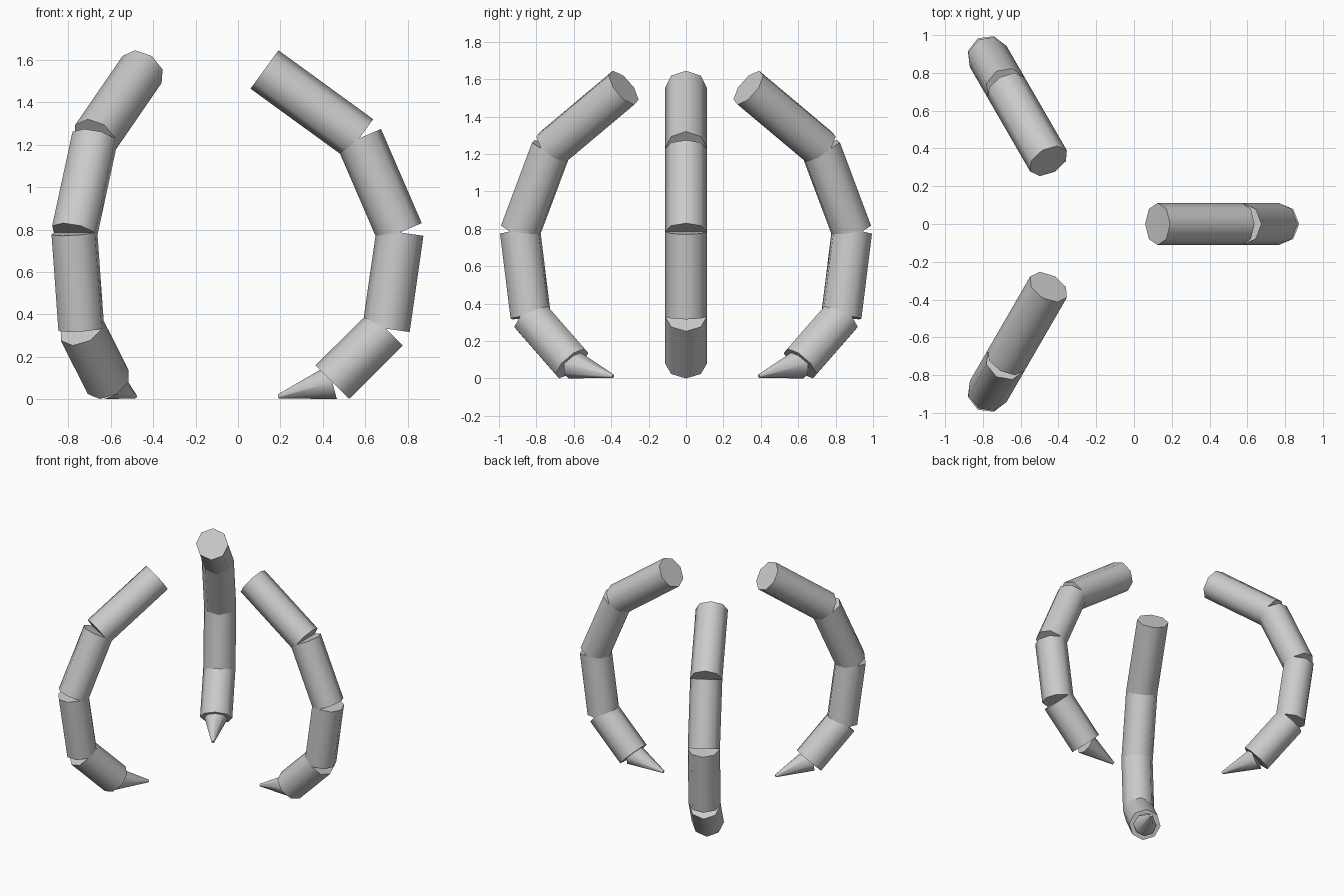
import bpy, math
from mathutils import Vector, Matrix

if "Cube" in bpy.data.objects:
    bpy.data.objects.remove(bpy.data.objects["Cube"])

CENTRE_X = -0.26      # axis the three fingers are arranged around
R = 0.112             # segment radius
SIDES = 8

# finger joints in the x-z plane, from the top end down to the claw tip
JOINTS = [(0.125, 1.555), (0.572, 1.23), (0.764, 0.786),
          (0.699, 0.332), (0.445, 0.08), (0.19, 0.012)]
NAMES = ["base_segment", "upper_segment", "middle_segment", "lower_segment", "claw_tip"]


def segment(name, a, b, r1, r2, turn):
    """Capped eight-sided cylinder or cone from a to b, turned about the centre axis."""
    a, b = Vector((a[0], 0, a[1])), Vector((b[0], 0, b[1]))
    z = (b - a).normalized()
    y = Vector((0, 1, 0))
    x = y.cross(z)
    rot = Matrix((x, y, z)).transposed().to_4x4()
    bpy.ops.mesh.primitive_cone_add(vertices=SIDES, radius1=r1, radius2=r2,
                                    depth=(b - a).length)
    ob = bpy.context.object
    ob.name = name
    pivot = Matrix.Translation((CENTRE_X, 0, 0))
    spin = pivot @ Matrix.Rotation(turn, 4, 'Z') @ pivot.inverted()
    ob.data.transform(spin @ Matrix.Translation((a + b) / 2) @ rot)
    bpy.ops.object.shade_smooth_by_angle(angle=math.radians(50))
    return ob


# three identical fingers, 120 degrees apart
for i in range(3):
    for j, part in enumerate(NAMES):
        r1, r2 = (0.082, 0.01) if part == "claw_tip" else (R, R)
        segment(f"finger_{i + 1}_{part}", JOINTS[j], JOINTS[j + 1], r1, r2,
                i * 2 * math.pi / 3)
